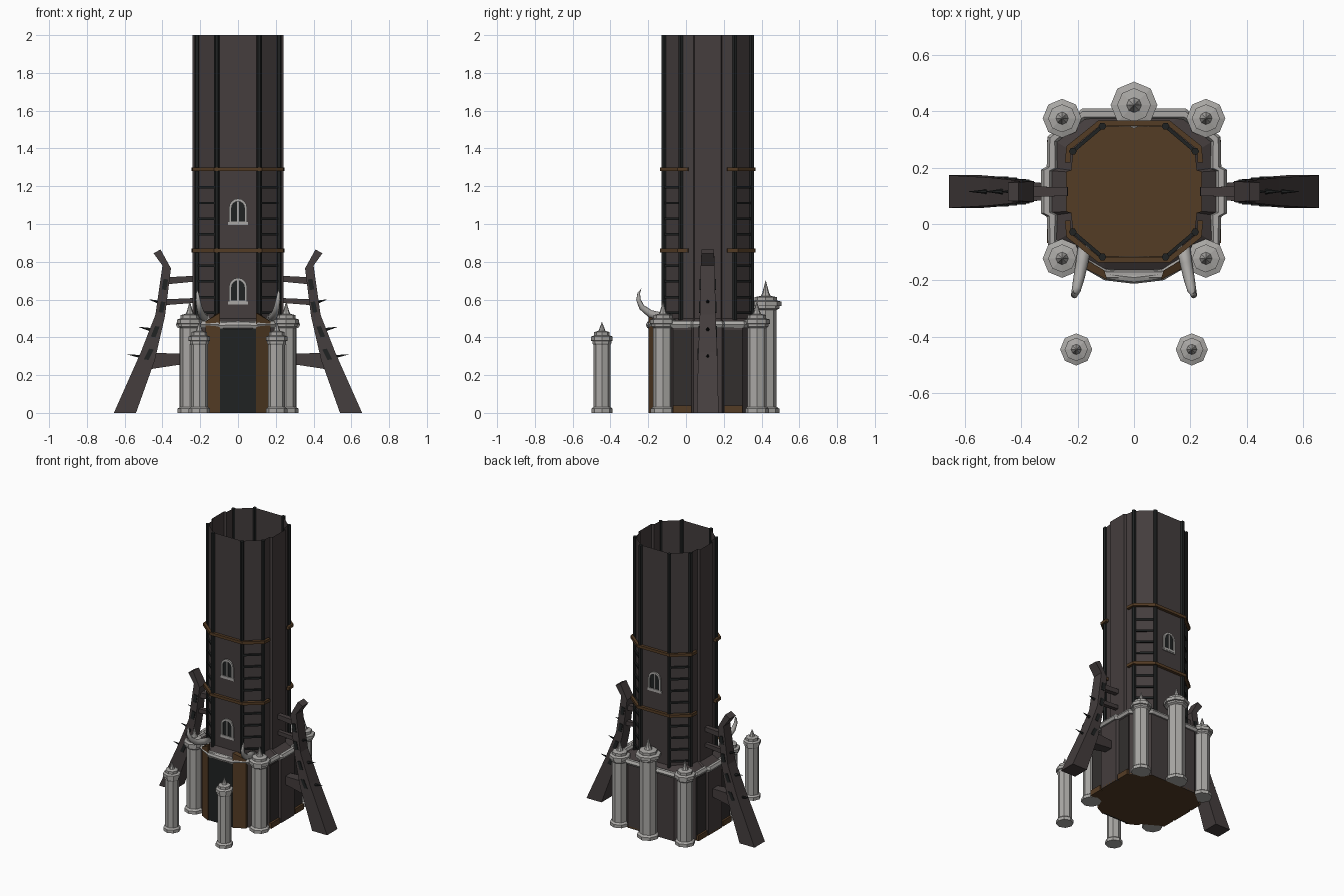
import bpy, bmesh, math
from mathutils import Vector

if "Cube" in bpy.data.objects:
    bpy.data.objects.remove(bpy.data.objects["Cube"])


def material(name, rgb):
    m = bpy.data.materials.new(name)
    m.diffuse_color = (*rgb, 1)
    m.use_nodes = True
    m.node_tree.nodes["Principled BSDF"].inputs["Base Color"].default_value = m.diffuse_color
    return m


STONE = material("dark_stone", (0.058, 0.047, 0.047))
CHARCOAL = material("charcoal_panel", (0.032, 0.028, 0.027))
BLACK = material("black_iron", (0.014, 0.016, 0.016))
BROWN = material("brown_wood", (0.088, 0.045, 0.018))
GREY = material("pale_grey_stone", (0.40, 0.39, 0.375))
CY = 0.115  # centre of the tower in depth


def loft(name, loops, mat, bottom=True, top=True, wrap=False, smooth=False):
    """Skin a list of equal-length point loops."""
    bm = bmesh.new()
    rings = [[bm.verts.new(p) for p in lp] for lp in loops]
    n = len(rings[0])
    pairs = list(zip(rings, rings[1:]))
    if wrap:
        pairs.append((rings[-1], rings[0]))
    for a, b in pairs:
        for i in range(n):
            j = (i + 1) % n
            bm.faces.new((a[i], a[j], b[j], b[i]))
    if bottom and not wrap:
        bm.faces.new(rings[0][::-1])
    if top and not wrap:
        bm.faces.new(rings[-1])
    bmesh.ops.recalc_face_normals(bm, faces=bm.faces)
    for f in bm.faces:
        f.smooth = smooth
    me = bpy.data.meshes.new(name)
    bm.to_mesh(me)
    bm.free()
    me.materials.append(mat)
    ob = bpy.data.objects.new(name, me)
    bpy.context.collection.objects.link(ob)
    return ob


def level(pts, z):
    return [(x, y, z) for x, y in pts]


def tube(name, path, radii, sides, mat, wrap=False, turn=0.0, smooth=False):
    """Sweep a regular polygon along a path."""
    P = [Vector(p) for p in path]
    n = len(P)
    if not isinstance(radii, (list, tuple)):
        radii = [radii] * n
    loops = []
    for i, p in enumerate(P):
        a = P[(i - 1) % n] if wrap or i else p
        b = P[(i + 1) % n] if wrap or i < n - 1 else p
        t = (b - a).normalized()
        ref = Vector((0, 0, 1)) if abs(t.z) < 0.95 else Vector((0, 1, 0))
        u = t.cross(ref).normalized()
        v = u.cross(t)
        loops.append([p + radii[i] * (u * math.cos(k) + v * math.sin(k))
                      for k in (turn + 2 * math.pi * j / sides for j in range(sides))])
    return loft(name, loops, mat, wrap=wrap, smooth=smooth)


def box(name, x0, x1, y0, y1, z0, z1, mat):
    q = [(x0, y0), (x1, y0), (x1, y1), (x0, y1)]
    return loft(name, [level(q, z0), level(q, z1)], mat)


def mirrored(half):
    return half + [(-x, y) for x, y in reversed(half)]


# Tower outlines
shaft_half = [(0.11, -0.115), (0.215, -0.025), (0.222, 0.04), (0.24, 0.045),
              (0.24, 0.185), (0.222, 0.19), (0.215, 0.255), (0.11, 0.345)]
base_half = [(0.10, -0.18), (0.29, -0.07), (0.29, 0.03), (0.31, 0.04),
             (0.31, 0.19), (0.29, 0.20), (0.29, 0.30), (0.18, 0.39)]
shaft, base = mirrored(shaft_half), mirrored(base_half)

# Hollow shaft, base walls, sloped shoulder, floor and stone trim
loft("tower_shaft", [level(shaft, 0.49), level(shaft, 2.0)], STONE, False, False)
loft("base_walls", [level(base, 0.0), level(base, 0.46)], STONE, False, False)
loft("base_shoulder", [level(base, 0.46), level(shaft, 0.50)], STONE, False, False)
loft("floor", [level(base, 0.0), level(base, 0.012)], BROWN)
tube("base_trim", level(base, 0.468), 0.02, 6, GREY, wrap=True)
tube("door_lintel", [(-0.10, -0.178, 0.463), (0, -0.19, 0.466), (0.10, -0.178, 0.463)],
     0.022, 8, GREY)
box("door", -0.1, 0.1, -0.19, -0.181, 0.0, 0.45, BLACK)

# Corner rods, ladders and brown bands
for side in (1, -1):
    for front in (1, -1):
        def at(x, y):
            return side * x, (y if front > 0 else 2 * CY - y)
        a, b = at(0.112, -0.117), at(0.217, -0.028)
        for p in (a, b):
            tube("corner_rod", [(*p, 0.48), (*p, 2.0)], 0.014, 6, BLACK)
        for k in range(9):
            z = 0.53 + k * 0.083
            tube("ladder_rung", [(*a, z), (*b, z)], 0.009, 4, BLACK, turn=math.pi / 4)
for front in (1, -1):
    for z in (0.86, 1.29):
        half = [(0.125, -0.127), (0.232, -0.04), (0.235, 0.012)]
        pts = [(-x, y) for x, y in reversed(half)] + half
        pts = [(x, y if front > 0 else 2 * CY - y) for x, y in pts]
        tube("brown_band", level(pts, z), 0.014, 4, BROWN, turn=math.pi / 4)


# Arched windows
def arch(w, z0, spring, rise, y):
    pts = [(-w, y, z0), (w, y, z0)]
    for k in range(9):
        t = math.pi * k / 8
        pts.append((w * math.cos(t), y, spring + rise * math.sin(t)))
    return pts


def window(z, y, out):
    o = y + out * 0.009
    outer = [arch(0.048, z, z + 0.085, 0.05, q) for q in (y, o)]
    inner = [arch(0.036, z + 0.014, z + 0.085, 0.037, q) for q in (o, y)]
    loft("window_frame", outer + inner, GREY, wrap=True)
    loft("window_pane", [arch(0.037, z + 0.013, z + 0.085, 0.038, y + out * d)
                         for d in (0.0, 0.003)], BLACK)
    lo, hi = sorted((y, y + out * 0.007))
    box("window_mullion", -0.004, 0.004, lo, hi, z + 0.01, z + 0.12, GREY)
    box("window_sill", -0.053, 0.053, lo, hi, z - 0.006, z + 0.01, GREY)


window(1.0, -0.115, -1)
window(0.58, -0.115, -1)
window(1.0, 0.345, 1)


# Stone pillars with stepped caps and spikes
def pillar(name, x, y, r, cap, h, tip):
    prof = [(r * 1.25, 0), (r * 1.25, 0.022), (r, 0.032), (r, h - 0.05),
            (cap * 0.88, h - 0.042), (cap * 0.88, h - 0.03), (cap, h - 0.028), (cap, h - 0.006),
            (cap * 0.72, h), (cap * 0.72, h + 0.018), (cap * 0.32, h + 0.024),
            (cap * 0.22, h + 0.04), (0.001, tip)]
    loft(name, [[(x + q * math.cos(k * math.pi / 4), y + q * math.sin(k * math.pi / 4), z)
                 for k in range(8)] for q, z in prof], GREY)


pillar("back_pillar", 0, 0.422, 0.058, 0.083, 0.595, 0.70)
for s in (1, -1):
    pillar("back_corner_pillar", s * 0.255, 0.375, 0.052, 0.069, 0.50, 0.59)
    pillar("front_corner_pillar", s * 0.255, -0.122, 0.052, 0.069, 0.50, 0.59)
    pillar("gate_pillar", s * 0.205, -0.445, 0.045, 0.057, 0.41, 0.48)

for s in (1, -1):
    # Brown door leaves with sloping tops
    plan = [(0.095, -0.198), (0.172, -0.158), (0.172, -0.125), (0.105, -0.165)]
    tops = [0.53, 0.485, 0.485, 0.53]
    loft("door_leaf", [[(s * x, y, 0) for x, y in plan],
                       [(s * x, y, z) for (x, y), z in zip(plan, tops)]], BROWN)

    # Curved tusk above each front corner
    tube("tusk", [(s * 0.175, -0.08, 0.50), (s * 0.185, -0.14, 0.512), (s * 0.195, -0.19, 0.525),
                  (s * 0.205, -0.235, 0.56), (s * 0.212, -0.252, 0.60),
                  (s * 0.215, -0.25, 0.635), (s * 0.216, -0.235, 0.66)],
         [0.024, 0.022, 0.02, 0.016, 0.012, 0.007, 0.001], 8, GREY, smooth=True)

    # Side wall panels and skirting
    for y0, y1 in ((-0.068, 0.028), (0.202, 0.298)):
        xs = sorted((s * 0.289, s * 0.296))
        box("side_panel", *xs, y0, y1, 0.04, 0.44, CHARCOAL)
        xs = sorted((s * 0.289, s * 0.308))
        box("side_skirting", *xs, y0, y1, 0.0, 0.038, BROWN)

    # Leaning buttress: inner x, inner z, outer x, outer z, half depth
    rows = [(0.54, 0, 0.657, 0, 0.058), (0.44, 0.28, 0.515, 0.32, 0.05),
            (0.387, 0.51, 0.437, 0.52, 0.042), (0.355, 0.765, 0.40, 0.78, 0.037),
            (0.41, 0.865, 0.447, 0.845, 0.033)]
    loft("buttress", [[(s * a, CY - d, za), (s * b, CY - d, zb),
                       (s * b, CY + d, zb), (s * a, CY + d, za)]
                      for a, za, b, zb, d in rows], STONE)

    # Struts joining the buttress to the tower
    for x0, x1, z, r0, r1 in ((0.235, 0.37, 0.70, 0.022, 0.026),
                              (0.235, 0.40, 0.585, 0.018, 0.022),
                              (0.30, 0.47, 0.275, 0.04, 0.062)):
        tube("buttress_strut", [(s * x0, CY, z + 0.01), (s * x1, CY, z)], [r0, r1], 4, STONE,
             turn=math.pi / 4)

    # Dark slots on both faces and spikes on the outer edge
    for x, z, lean, d in ((0.472, 0.31, 0.014, 0.05), (0.438, 0.43, 0.011, 0.0465),
                          (0.402, 0.56, 0.006, 0.0425), (0.387, 0.68, 0.005, 0.040)):
        q = [(x - 0.012 + lean, z - 0.03), (x + 0.012 + lean, z - 0.026),
             (x + 0.012 - lean, z + 0.03), (x - 0.012 - lean, z + 0.026)]
        for f in (1, -1):
            loft("buttress_slot", [[(s * a, CY + f * e, b) for a, b in q]
                                   for e in (d - 0.004, d + 0.003)], BLACK)
    for x, z, tip in ((0.50, 0.295, 0.585), (0.46, 0.44, 0.525), (0.415, 0.585, 0.47)):
        tube("buttress_spike", [(s * x, CY, z), (s * tip, CY, z + 0.015)],
             [0.011, 0.001], 6, BLACK)
